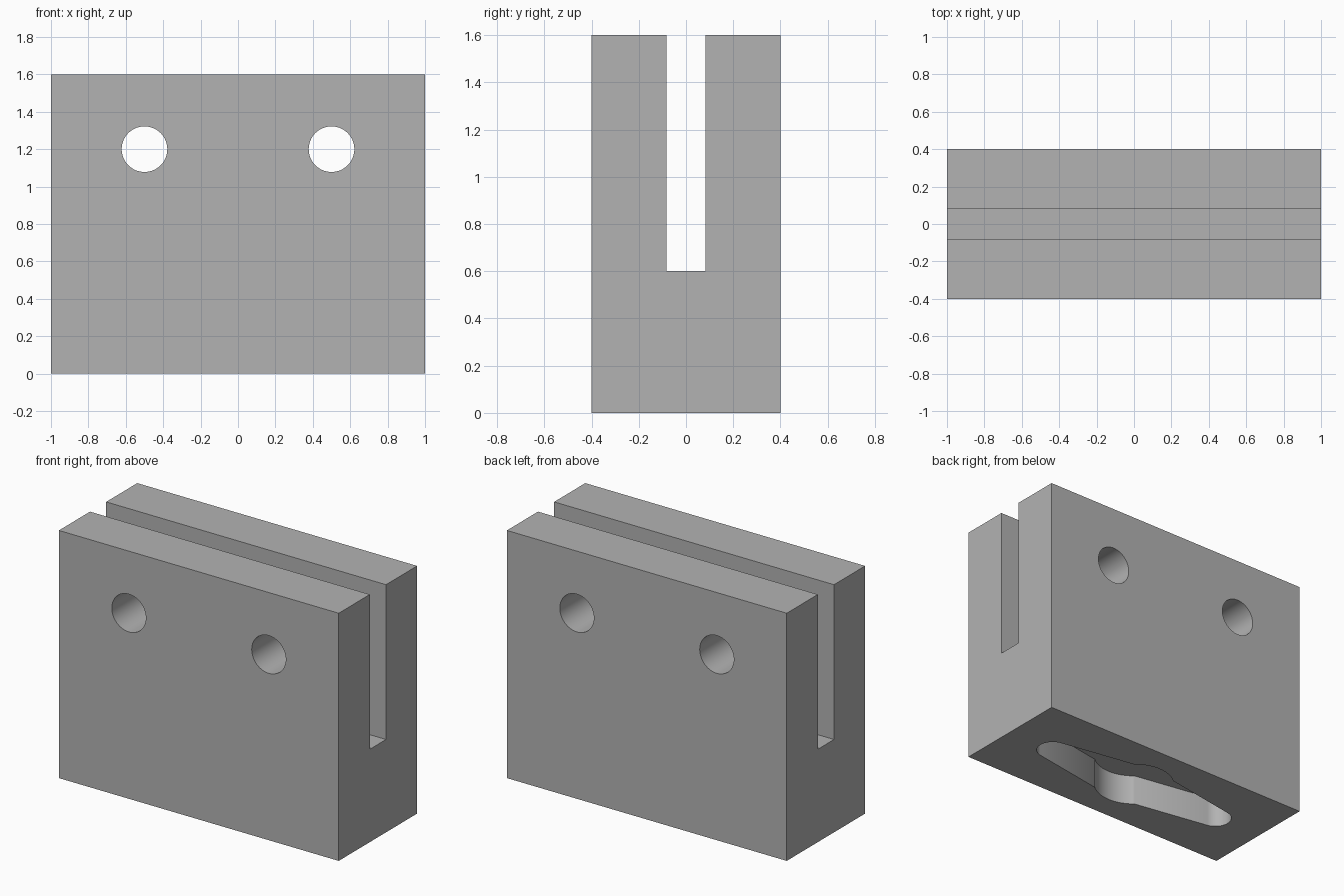
import bpy
import bmesh
from math import pi, sin, cos, asin, acos
from mathutils import Vector

cube = bpy.data.objects.get("Cube")
if cube:
    bpy.data.objects.remove(cube, do_unlink=True)

# Plain grey finish
grey = bpy.data.materials.new("plain_grey")
colour = (0.45, 0.45, 0.45, 1)
grey.diffuse_color = colour
grey.use_nodes = True
grey.node_tree.nodes["Principled BSDF"].inputs["Base Color"].default_value = colour


def prism(name, outline, sweep):
    """Extrude a closed outline of 3D points along the sweep vector."""
    bm = bmesh.new()
    face = bm.faces.new([bm.verts.new(p) for p in outline])
    top = bmesh.ops.extrude_face_region(bm, geom=[face])["geom"]
    moved = [v for v in top if isinstance(v, bmesh.types.BMVert)]
    bmesh.ops.translate(bm, verts=moved, vec=Vector(sweep))
    bmesh.ops.recalc_face_normals(bm, faces=bm.faces)
    mesh = bpy.data.meshes.new(name)
    bm.to_mesh(mesh)
    bm.free()
    mesh.materials.append(grey)
    obj = bpy.data.objects.new(name, mesh)
    bpy.context.collection.objects.link(obj)
    return obj


def arc(cx, cy, r, start, end, steps):
    angles = [start + (end - start) * i / steps for i in range(steps + 1)]
    return [(cx + r * cos(a), cy + r * sin(a)) for a in angles]


# Block with the long slot open at the top
half_x, half_y, height = 1, 0.4, 1.6
slot_half, slot_floor = 0.0825, 0.6
half = [(half_y, 0), (half_y, height), (slot_half, height), (slot_half, slot_floor)]
profile = half + [(-y, z) for y, z in reversed(half)]
block = prism("slotted_block", [(-half_x, y, z) for y, z in profile], (2 * half_x, 0, 0))

# Two cross holes through both cheeks
cutters = []
for side, x in (("right", -0.5), ("left", 0.5)):
    ring = arc(x, 1.2, 0.122, 0, 2 * pi, 64)[:-1]
    cutters.append(prism(side + "_hole_cutter", [(px, -0.5, pz) for px, pz in ring], (0, 1, 0)))

# Underside recess: round pocket with a tapered, round-ended arm each way
end_x, end_r, root_r, pocket_r, depth = 0.655, 0.1, 0.21, 0.245, 0.2
tangent = pi / 2 - asin((root_r - end_r) / end_x)
kink = tangent - acos(root_r / pocket_r)
outline = arc(end_x, 0, end_r, -tangent, tangent, 32)
outline += arc(0, 0, pocket_r, kink, pi - kink, 32)
outline += [(-x, -y) for x, y in outline]
cutters.append(prism("recess_cutter", [(x, y, -0.1) for x, y in outline], (0, 0, depth + 0.1)))

# Cut everything out of the block
bpy.ops.object.select_all(action="DESELECT")
bpy.context.view_layer.objects.active = block
block.select_set(True)
for cutter in cutters:
    cutter.hide_render = True
    mod = block.modifiers.new(cutter.name, "BOOLEAN")
    mod.operation = "DIFFERENCE"
    mod.solver = "EXACT"
    mod.object = cutter
    bpy.ops.object.modifier_apply(modifier=mod.name)
    bpy.data.objects.remove(cutter, do_unlink=True)

bpy.ops.object.shade_smooth_by_angle(angle=pi / 6)
